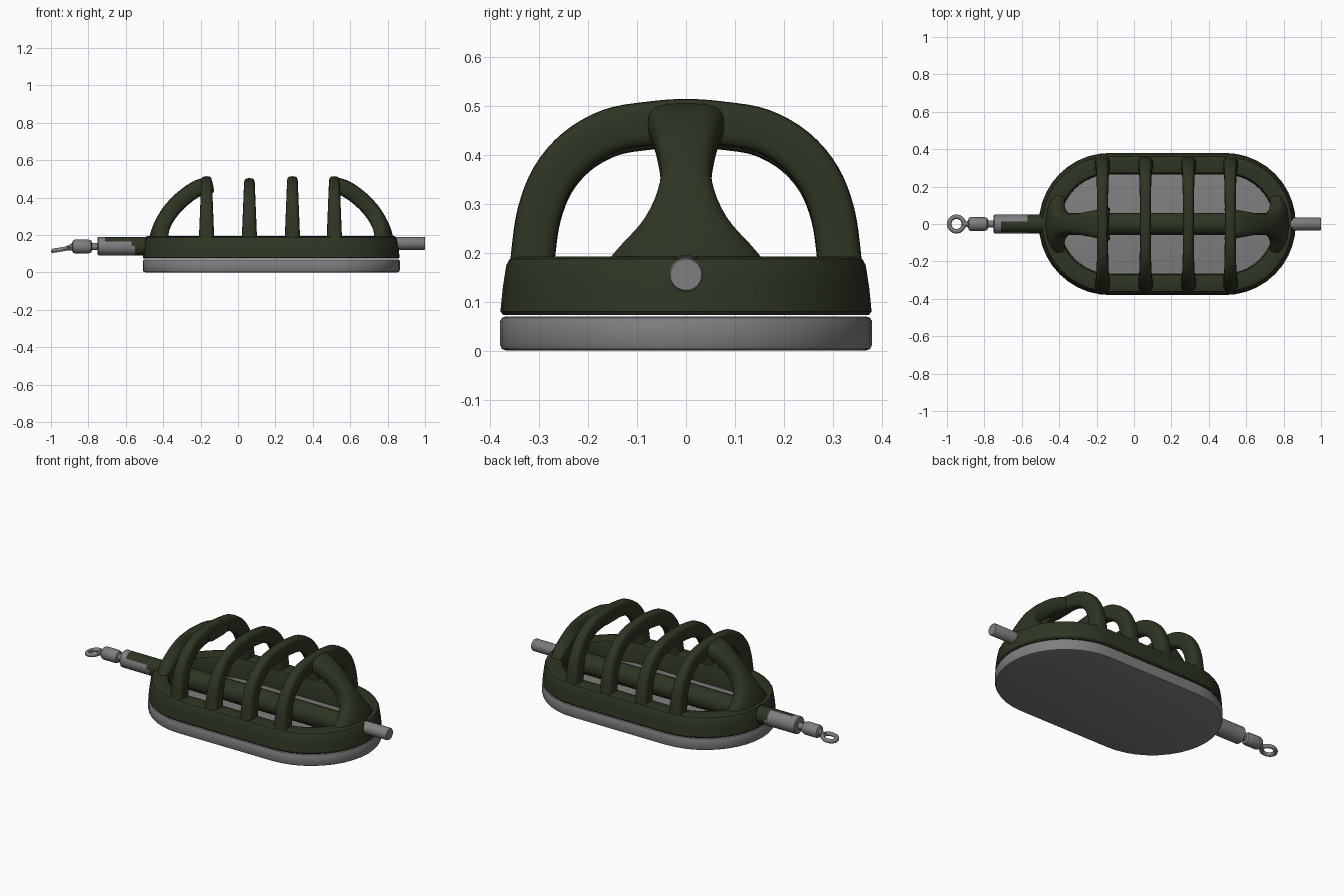
import bpy, bmesh, math
from mathutils import Vector

cube = bpy.data.objects.get("Cube")
if cube:
    bpy.data.objects.remove(cube, do_unlink=True)


def material(name, color):
    m = bpy.data.materials.new(name)
    m.use_nodes = True
    m.diffuse_color = color
    m.node_tree.nodes["Principled BSDF"].inputs["Base Color"].default_value = color
    return m


GREEN = material("dark olive", (0.027, 0.036, 0.017, 1))
GREY = material("lead grey", (0.21, 0.21, 0.21, 1))

MID_X = 0.178       # middle of the feeder body
HALF_STRAIGHT = 0.307


def loft(name, rings, mats, wrap=False, rule=None, angle=40):
    """Skin a list of point loops, capped at the ends or wrapped round."""
    bm = bmesh.new()
    loops = [[bm.verts.new(p) for p in ring] for ring in rings]
    n = len(loops[0])
    pairs = list(zip(loops, loops[1:]))
    if wrap:
        pairs.append((loops[-1], loops[0]))
    else:
        bm.faces.new(loops[0])
        bm.faces.new(loops[-1])
    for a, b in pairs:
        for i in range(n):
            j = (i + 1) % n
            bm.faces.new((a[i], a[j], b[j], b[i]))
    bmesh.ops.recalc_face_normals(bm, faces=bm.faces)
    if rule:
        for f in bm.faces:
            f.material_index = rule(f)
    mesh = bpy.data.meshes.new(name)
    bm.to_mesh(mesh)
    bm.free()
    for m in mats:
        mesh.materials.append(m)
    ob = bpy.data.objects.new(name, mesh)
    bpy.context.collection.objects.link(ob)
    bpy.ops.object.select_all(action='DESELECT')
    bpy.context.view_layer.objects.active = ob
    ob.select_set(True)
    bpy.ops.object.shade_smooth_by_angle(angle=math.radians(angle))
    return ob


def stadium(r, z, steps=20):
    pts = []
    for side, start in ((1, -math.pi / 2), (-1, math.pi / 2)):
        for i in range(steps + 1):
            a = start + math.pi * i / steps
            pts.append((MID_X + side * HALF_STRAIGHT + r * math.cos(a),
                        r * math.sin(a), z))
    return pts


def soft_box(w, h, n=20):
    """Rounded rectangular section."""
    pts = []
    for i in range(n):
        c, s = math.cos(math.tau * i / n), math.sin(math.tau * i / n)
        pts.append((w * math.copysign(abs(c) ** 0.6, c),
                    h * math.copysign(abs(s) ** 0.6, s)))
    return pts


def smooth_path(pts, steps=4):
    """Catmull-Rom interpolation through tuples."""
    v = [Vector(p) for p in pts]
    v = [2 * v[0] - v[1]] + v + [2 * v[-1] - v[-2]]
    out = []
    for a, b, c, d in zip(v, v[1:], v[2:], v[3:]):
        for i in range(steps):
            t = i / steps
            out.append(b + (c - a) * t / 2 + (2 * a - 5 * b + 4 * c - d) * t * t / 2
                       + (3 * b - a - 3 * c + d) * t ** 3 / 2)
    return out + [v[-2]]


def frames(path):
    """Yield each path point with its in-plane normal."""
    for i, p in enumerate(path):
        t = path[min(i + 1, len(path) - 1)] - path[max(i - 1, 0)]
        yield p, Vector((-t[1], t[0])).normalized()


def turned(name, profile, z, mats, rule=None, n=24):
    """Round part along the x axis from (x, radius) pairs."""
    rings = [[(x, r * math.cos(math.tau * i / n), z + r * math.sin(math.tau * i / n))
              for i in range(n)] for x, r in profile]
    return loft(name, rings, mats, rule=rule)


# Flat lead base
loft("lead_base", [stadium(r, z) for r, z in
                   ((0.367, 0), (0.376, 0.003), (0.38, 0.012), (0.38, 0.06),
                    (0.376, 0.067), (0.367, 0.07))], [GREY])

# Frame rim
loft("frame_rim", [stadium(r, z) for r, z in
                   ((0.374, 0.073), (0.379, 0.08), (0.374, 0.13), (0.367, 0.175),
                    (0.36, 0.187), (0.345, 0.192), (0.29, 0.192), (0.274, 0.187),
                    (0.267, 0.175), (0.265, 0.073))], [GREEN], wrap=True)

# Four arched ribs
half = [(0.318, 0.13), (0.312, 0.2), (0.3, 0.28), (0.272, 0.352),
        (0.223, 0.41), (0.155, 0.449), (0.08, 0.463)]
arch = smooth_path(half + [(0, 0.469)] + [(-y, z) for y, z in reversed(half)])
for number, x in enumerate((-0.168, 0.061, 0.291, 0.515), 1):
    drop = 0.98 if number == 2 else 1
    rings = []
    for p, nrm in frames(arch):
        width = 0.041 - 0.04 * max(0, p[1] - 0.18)
        rings.append([(x + u, p[0] + nrm[0] * v, (p[1] + nrm[1] * v) * drop)
                      for u, v in soft_box(width, 0.045)])
    loft(f"arch_rib_{number}", rings, [GREEN])

# End spines: x, z and half width, flaring into the rim
spine = smooth_path([(0.5, 0.468, 0.088), (0.57, 0.45, 0.074), (0.645, 0.4, 0.059),
                     (0.71, 0.335, 0.054), (0.757, 0.262, 0.086),
                     (0.783, 0.195, 0.15), (0.795, 0.13, 0.2)])
for label, side in (("right", 1), ("left", -1)):
    rings = []
    for p, nrm in frames(spine):
        ring = []
        for u, v in soft_box(p[2], 0.044):
            bend = 0.36 - math.sqrt(0.36 ** 2 - u * u)
            x = p[0] + nrm[0] * v - bend
            ring.append((MID_X + side * (x - MID_X), u, p[1] + nrm[1] * v))
        rings.append(ring)
    loft(f"end_spine_{label}", rings, [GREEN])

# Tube through the middle and the rod end
turned("centre_tube", [(-0.49, 0.06), (0.84, 0.06)], 0.135, [GREEN])
turned("rod_end", [(0.8, 0.035), (0.995, 0.035), (1.0, 0.032)], 0.155, [GREY])


# Tail sleeve with a green patch
def sleeve_rule(f):
    c = f.calc_center_median()
    if c.x > -0.56 - (c.z - 0.14) * 0.4:
        return 1
    return int(-0.7 < c.x and c.z > 0.165 and c.y < 0.01)


turned("tail_sleeve", [(-0.75, 0.045), (-0.745, 0.05)]
       + [(-0.73 + 0.02 * i, 0.05) for i in range(14)], 0.14, [GREY, GREEN], sleeve_rule)

# Swivel barrel
turned("swivel_barrel", [(-0.9, 0.012), (-0.888, 0.018), (-0.882, 0.033), (-0.872, 0.037),
                         (-0.8, 0.037), (-0.785, 0.032), (-0.78, 0.019),
                         (-0.74, 0.019)], 0.138, [GREY])

# Swivel eye, tilted down slightly
tilt, rings = 0.16, []
for i in range(32):
    a = math.tau * i / 32
    ring = []
    for j in range(10):
        b = math.tau * j / 10
        r = 0.039 + 0.012 * math.cos(b)
        dx, dz = r * math.cos(a), 0.012 * math.sin(b)
        ring.append((-0.949 + dx, r * math.sin(a), 0.122 + dz + dx * tilt))
    rings.append(ring)
loft("swivel_eye", rings, [GREY], wrap=True)
turned("eye_stem", [(-0.918, 0.012), (-0.885, 0.014)], 0.13, [GREY], n=12)
